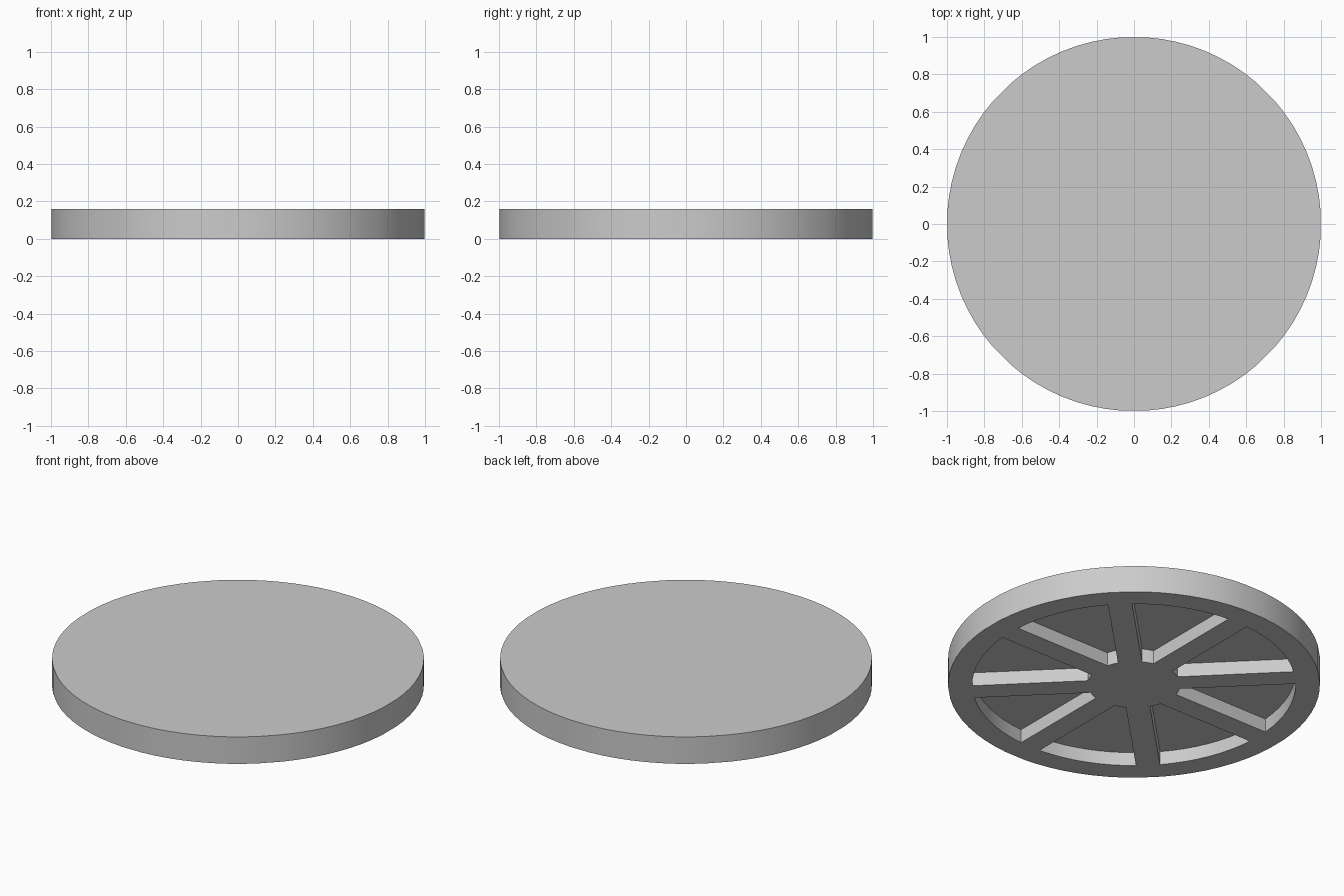
import bpy
import bmesh
from math import asin, cos, sin, pi

RADIUS, HEIGHT = 1.0, 0.16
POCKET_OUTER, POCKET_INNER, POCKET_DEPTH = 0.87, 0.25, 0.08
SPOKES, SPOKE_HALF = 8, 0.065
STEP = 2 * pi / SPOKES

cube = bpy.data.objects.get("Cube")
if cube:
    bpy.data.objects.remove(cube, do_unlink=True)

grey = bpy.data.materials.new("plain grey")
grey.use_nodes = True
grey.diffuse_color = (0.6, 0.6, 0.6, 1)
grey.node_tree.nodes["Principled BSDF"].inputs["Base Color"].default_value = (0.6, 0.6, 0.6, 1)


def sector_arc(radius, index, segments):
    """Arc between two neighbouring spokes, ending at the spoke sides."""
    edge = asin(SPOKE_HALF / radius)
    start, sweep = index * STEP + edge, STEP - 2 * edge
    angles = [start + sweep * i / segments for i in range(segments + 1)]
    return [(radius * cos(a), radius * sin(a)) for a in angles]


def prisms(name, outlines, bottom, top):
    """Extrude closed outlines upward into one object."""
    bm = bmesh.new()
    for outline in outlines:
        face = bm.faces.new([bm.verts.new((x, y, bottom)) for x, y in outline])
        result = bmesh.ops.extrude_face_region(bm, geom=[face], use_keep_orig=True)
        for v in result["geom"]:
            if isinstance(v, bmesh.types.BMVert):
                v.co.z = top
    bmesh.ops.recalc_face_normals(bm, faces=bm.faces)
    mesh = bpy.data.meshes.new(name)
    bm.to_mesh(mesh)
    bm.free()
    mesh.materials.append(grey)
    obj = bpy.data.objects.new(name, mesh)
    bpy.context.collection.objects.link(obj)
    return obj


# Solid round plate
rim = [p for i in range(SPOKES) for p in sector_arc(RADIUS, i, 8)]
disc = prisms("disc", [rim], 0, HEIGHT)

# Wedge pockets in the underside, leaving hub, spokes and rim
wedges = [sector_arc(POCKET_OUTER, i, 8) + sector_arc(POCKET_INNER, i, 2)[::-1]
          for i in range(SPOKES)]
cutter = prisms("pocket_cutter", wedges, -0.05, POCKET_DEPTH)
cutter.hide_render = True

cut = disc.modifiers.new("pockets", "BOOLEAN")
cut.operation = "DIFFERENCE"
cut.solver = "EXACT"
cut.object = cutter

bpy.ops.object.select_all(action="DESELECT")
disc.select_set(True)
bpy.context.view_layer.objects.active = disc
bpy.ops.object.modifier_apply(modifier=cut.name)
bpy.data.objects.remove(cutter, do_unlink=True)
bpy.ops.object.shade_smooth_by_angle(angle=pi / 6)
